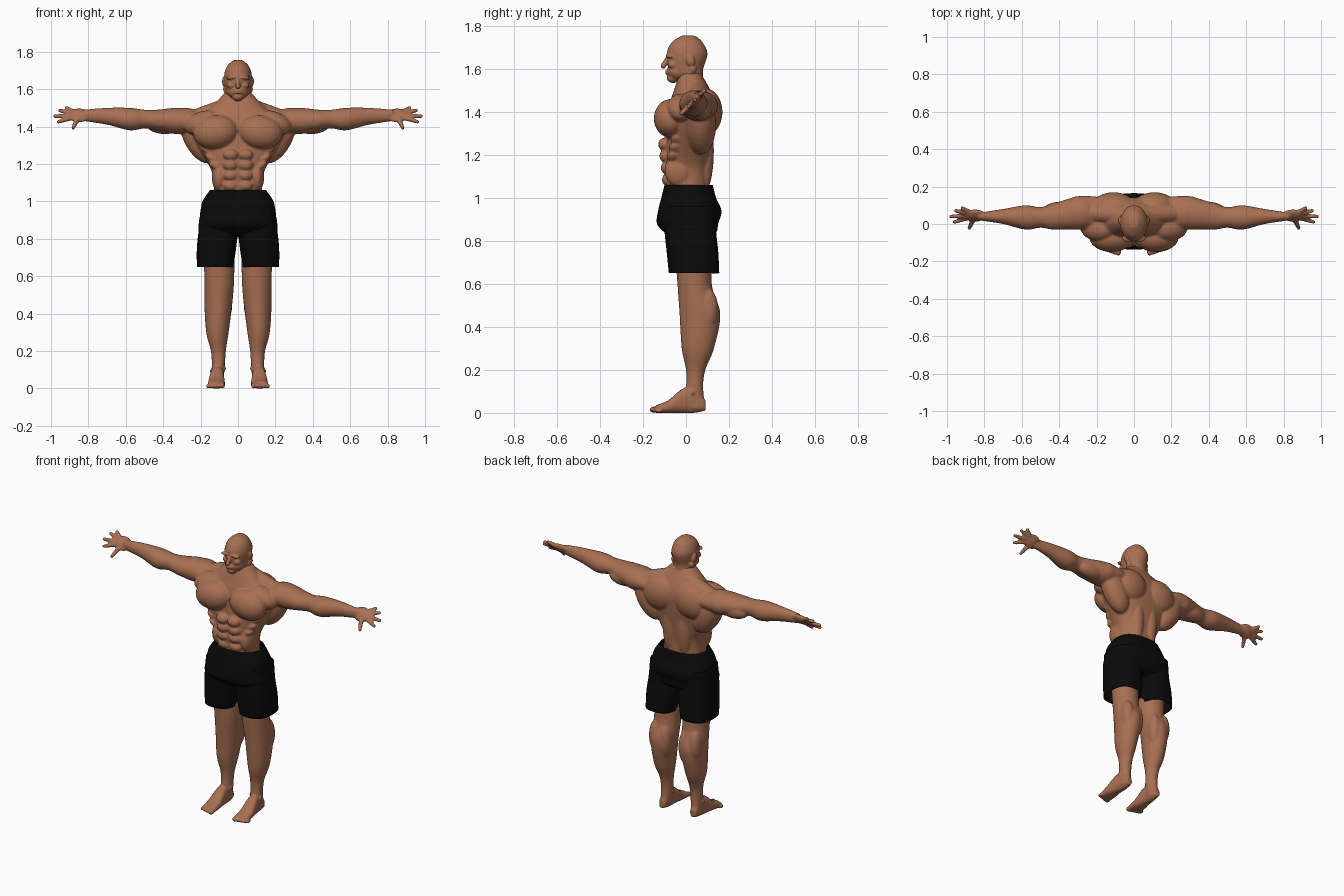
import bpy, bmesh, math
from mathutils import Vector, Matrix

default_cube = bpy.data.objects.get("Cube")
if default_cube:
    bpy.data.objects.remove(default_cube, do_unlink=True)


def make_material(name, colour):
    material = bpy.data.materials.new(name)
    material.use_nodes = True
    material.diffuse_color = (*colour, 1)
    shader = material.node_tree.nodes["Principled BSDF"]
    shader.inputs["Base Color"].default_value = (*colour, 1)
    return material


skin = make_material("tan skin", (.39, .16, .085))
cloth = make_material("black cloth", (.003, .003, .003))


def smooth_rows(rows, steps=6):
    """Catmull-Rom interpolation through the cross-section rows."""
    rows = [Vector(row) for row in rows]
    padded = [rows[0], *rows, rows[-1]]
    result = []
    for before, start, end, after in zip(padded, rows, rows[1:], padded[3:]):
        leave, arrive = (end - before) / 2, (after - start) / 2
        for step in range(steps):
            t = step / steps
            blend = t * t * (3 - 2 * t)
            result.append(start.lerp(end, blend) + leave * t * (1 - t) ** 2
                          - arrive * t * t * (1 - t))
    return result + [rows[-1]]


def rounded(value, power):
    return math.copysign(abs(value) ** (2 / power), value)


def loft(bm, axis, rows, power=2, closed=True, sides=36):
    """Each row is a position on the axis, then low and high limits across it."""
    place = {"X": lambda along, u, v: (along, u, v),
             "Y": lambda along, u, v: (u, along, v),
             "Z": lambda along, u, v: (u, v, along)}[axis]
    rings = []
    for along, u_low, u_high, v_low, v_high in smooth_rows(rows):
        ring = []
        for side in range(sides):
            angle = math.tau * side / sides
            u_part = (1 + rounded(math.cos(angle), power)) / 2
            v_part = (1 + rounded(math.sin(angle), power)) / 2
            ring.append(bm.verts.new(place(along, u_low + (u_high - u_low) * u_part,
                                           v_low + (v_high - v_low) * v_part)))
        rings.append(ring)
    for lower, upper in zip(rings, rings[1:]):
        for side in range(sides):
            bm.faces.new((lower[side - 1], lower[side], upper[side], upper[side - 1]))
    if closed:
        bm.faces.new(rings[0])
        bm.faces.new(rings[-1])


def centred(rows):
    """Turn height, half width, front and back into symmetric loft rows."""
    return [(height, -half, half, front, back) for height, half, front, back in rows]


def muscle(bm, centre, radii, tilt=0, axis="Y"):
    turn = Matrix.Rotation(math.radians(tilt), 4, axis)
    scale = Matrix.Diagonal((*radii, 1))
    bmesh.ops.create_uvsphere(bm, u_segments=24, v_segments=14, radius=1,
                              matrix=Matrix.Translation(centre) @ turn @ scale)


def limb(bm, start, end, start_radius, end_radius):
    """Tapered capsule between two points."""
    start, end = Vector(start), Vector(end)
    turn = (end - start).to_track_quat("Z", "Y").to_matrix().to_4x4()
    middle = Matrix.Translation((start + end) / 2)
    bmesh.ops.create_cone(bm, cap_ends=True, segments=16, radius1=start_radius,
                          radius2=end_radius, depth=(end - start).length,
                          matrix=middle @ turn)
    muscle(bm, start, [start_radius] * 3)
    muscle(bm, end, [end_radius] * 3)


def finish(bm, name, material):
    """Make a mirrored, smooth shaded object."""
    bmesh.ops.recalc_face_normals(bm, faces=bm.faces)
    for face in bm.faces:
        face.smooth = True
    mesh = bpy.data.meshes.new(name)
    bm.to_mesh(mesh)
    bm.free()
    mesh.materials.append(material)
    part = bpy.data.objects.new(name, mesh)
    bpy.context.collection.objects.link(part)
    mirror = part.modifiers.new("mirror", "MIRROR")
    mirror.use_mirror_merge = False
    return part


def melt(part, voxel, relax):
    """Fuse overlapping forms into one skin."""
    fuse = part.modifiers.new("fuse", "REMESH")
    fuse.mode = "VOXEL"
    fuse.voxel_size = voxel
    fuse.use_smooth_shade = True
    soften = part.modifiers.new("soften", "SMOOTH")
    soften.factor = .5
    soften.iterations = relax


# Trunk
bm = bmesh.new()
loft(bm, "Z", centred([
    (1, .13, -.09, .11), (1.12, .13, -.1, .11), (1.2, .16, -.1, .12),
    (1.36, .25, -.09, .14), (1.43, .24, -.08, .14), (1.49, .16, -.06, .12),
    (1.58, .07, -.03, .07)]), power=2.3)
# Chest, back and shoulder muscles
muscle(bm, centre=(.12, -.07, 1.37), radii=(.12, .08, .09), tilt=8)
muscle(bm, centre=(.19, -.02, 1.42), radii=(.1, .07, .06), tilt=20)
muscle(bm, centre=(.21, .07, 1.34), radii=(.08, .07, .15), tilt=28)
muscle(bm, centre=(.11, .09, 1.4), radii=(.12, .08, .11), tilt=15)
muscle(bm, centre=(.05, .08, 1.22), radii=(.05, .05, .2))
muscle(bm, centre=(.29, .06, 1.43), radii=(.1, .09, .07), tilt=5)
limb(bm, (.04, .05, 1.51), (.26, .06, 1.43), start_radius=.05, end_radius=.05)
# Abdominal blocks and flanks
for row in range(4):
    muscle(bm, centre=(.04, -.1 + .006 * row, 1.25 - .055 * row), radii=(.04, .03, .03))
for rib in range(3):
    muscle(bm, centre=(.12 + .02 * rib, -.06 + .01 * rib, 1.19 + .04 * rib),
           radii=(.04, .03, .02), tilt=-30)
muscle(bm, centre=(.1, -.03, 1.13), radii=(.04, .07, .08))
# Arms
loft(bm, "X", [
    (.15, -.02, .14, 1.38, 1.47), (.25, -.03, .15, 1.37, 1.49), (.33, -.03, .14, 1.36, 1.5),
    (.43, -.03, .11, 1.38, 1.49), (.5, -.02, .09, 1.39, 1.49), (.58, -.03, .1, 1.38, 1.5),
    (.7, 0, .08, 1.41, 1.5), (.83, .02, .06, 1.43, 1.49)])
muscle(bm, centre=(.4, 0, 1.43), radii=(.08, .03, .04))
muscle(bm, centre=(.39, .07, 1.41), radii=(.1, .05, .05))
# Hands, with digits fanned from little finger to thumb
palm = Vector((.85, .045, 1.46))
muscle(bm, centre=palm, radii=(.06, .02, .045), tilt=-40, axis="X")
spread = Vector((0, -.7, -.7))
for angle, reach in ((-40, .1), (-20, .12), (3, .14), (24, .13), (72, .11)):
    bend = math.radians(angle)
    aim = Vector((math.cos(bend), 0, 0)) + spread * math.sin(bend)
    limb(bm, palm + aim * .03, palm + aim * (reach - .01), start_radius=.015, end_radius=.01)
melt(finish(bm, "torso_and_arms", skin), voxel=.006, relax=3)

# Head and neck
bm = bmesh.new()
loft(bm, "Z", centred([
    (1.5, .07, -.03, .08), (1.56, .066, -.04, .08), (1.6, .067, -.08, .08),
    (1.67, .074, -.09, .1), (1.72, .06, -.07, .08), (1.75, .03, -.03, .05),
    (1.757, .01, -.01, .02)]))
# Jaw, chin, cheeks and brow
muscle(bm, centre=(0, -.03, 1.59), radii=(.06, .06, .045))
muscle(bm, centre=(0, -.06, 1.56), radii=(.03, .03, .025))
muscle(bm, centre=(.035, -.06, 1.62), radii=(.025, .025, .02))
muscle(bm, centre=(.03, -.075, 1.662), radii=(.035, .02, .01), tilt=8)
# Ears, nose and lips
muscle(bm, centre=(.072, .02, 1.64), radii=(.013, .02, .03), tilt=20, axis="X")
limb(bm, (0, -.085, 1.655), (0, -.105, 1.615), start_radius=.008, end_radius=.013)
for height in (1.58, 1.59):
    muscle(bm, centre=(0, -.083, height), radii=(.023, .014, .006))
limb(bm, (.06, .03, 1.6), (.03, -.03, 1.5), start_radius=.02, end_radius=.01)
melt(finish(bm, "head", skin), voxel=.004, relax=2)

# Legs
bm = bmesh.new()
loft(bm, "Z", [
    (.85, .02, .19, -.06, .13), (.6, .02, .18, -.04, .12), (.46, .03, .18, -.03, .16),
    (.3, .05, .17, -.02, .13), (.2, .065, .145, 0, .09), (.12, .07, .14, 0, .08),
    (.02, .08, .14, -.01, .09)])
muscle(bm, centre=(.1, -.01, .6), radii=(.05, .03, .05))
muscle(bm, centre=(.07, .1, .46), radii=(.04, .05, .11))
muscle(bm, centre=(.14, .1, .48), radii=(.04, .05, .1))
muscle(bm, centre=(.107, .03, .1), radii=(.045, .02, .02), tilt=10)
# Feet and toes
loft(bm, "Y", [
    (.09, .09, .13, .01, .06), (.04, .08, .14, 0, .12), (-.02, .075, .15, 0, .11),
    (-.08, .07, .16, 0, .06), (-.14, .07, .16, 0, .035)], power=2.5)
for toe in range(5):
    size = .015 - .001 * toe
    muscle(bm, centre=(.084 + .019 * toe, -.15 + .006 * toe, size), radii=(size, .02, size))
melt(finish(bm, "legs", skin), voxel=.006, relax=3)

# Shorts: open seat and open leg tubes
bm = bmesh.new()
loft(bm, "Z", centred([
    (1.06, .15, -.1, .125), (1, .19, -.115, .14), (.94, .2, -.13, .165),
    (.88, .21, -.135, .15), (.84, .2, -.1, .14), (.81, .09, -.06, .09)]),
    power=2.4, closed=False)
loft(bm, "Z", [
    (.96, 0, .2, -.1, .14), (.85, 0, .21, -.1, .14), (.75, .01, .22, -.09, .15),
    (.65, .025, .22, -.08, .155)], power=2.6, closed=False)
hem = finish(bm, "shorts", cloth).modifiers.new("cloth thickness", "SOLIDIFY")
hem.thickness = .005
